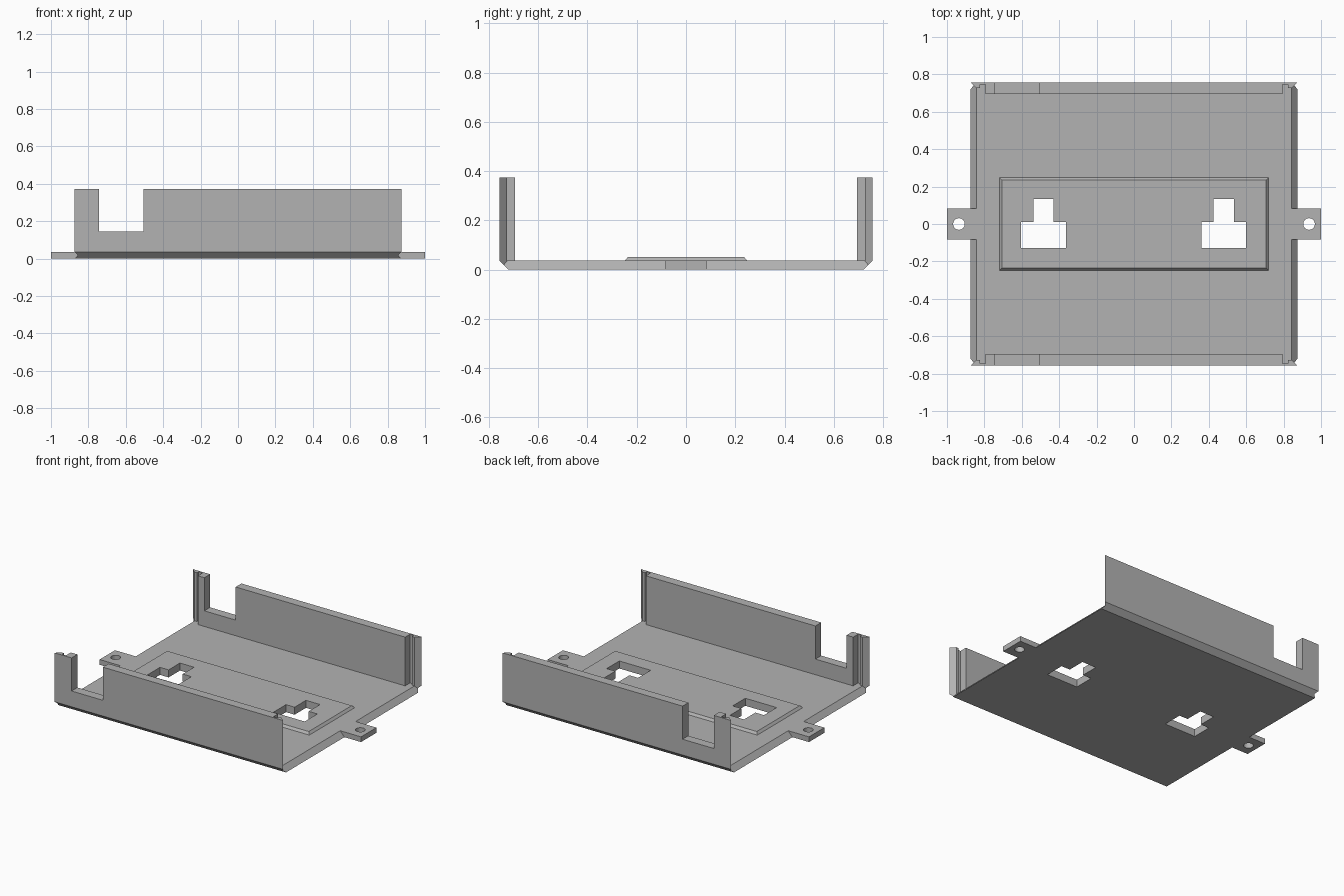
import bpy, bmesh
from mathutils import Vector

cube = bpy.data.objects.get("Cube")
if cube:
    bpy.data.objects.remove(cube, do_unlink=True)

grey = bpy.data.materials.new("sheet_grey")
grey.use_nodes = True
grey.diffuse_color = (0.45, 0.45, 0.45, 1)
grey.node_tree.nodes["Principled BSDF"].inputs["Base Color"].default_value = grey.diffuse_color

T = 0.036        # floor thickness
H = 0.373        # wall height
Y = 0.757        # outer wall face
X = 0.873        # outer wall and floor end


def prism(name, points, axis, start, end):
    """Extrude a flat outline along an axis; points are the other two axes in order."""
    bm = bmesh.new()
    place = {"x": lambda a, b: (start, a, b),
             "y": lambda a, b: (a, start, b),
             "z": lambda a, b: (a, b, start)}[axis]
    face = bm.faces.new([bm.verts.new(place(a, b)) for a, b in points])
    new = bmesh.ops.extrude_face_region(bm, geom=[face])["geom"]
    shift = Vector([(end - start) * (axis == k) for k in "xyz"])
    bmesh.ops.translate(bm, vec=shift, verts=[v for v in new if isinstance(v, bmesh.types.BMVert)])
    bmesh.ops.recalc_face_normals(bm, faces=bm.faces)
    mesh = bpy.data.meshes.new(name)
    bm.to_mesh(mesh)
    bm.free()
    mesh.materials.append(grey)
    obj = bpy.data.objects.new(name, mesh)
    bpy.context.collection.objects.link(obj)
    return obj


def box(name, x0, x1, y0, y1, z0, z1):
    return prism(name, [(x0, y0), (x1, y0), (x1, y1), (x0, y1)], "z", z0, z1)


def combine(target, other, operation):
    """Apply a boolean and remove the helper."""
    other.hide_render = True
    mod = target.modifiers.new("combine", "BOOLEAN")
    mod.operation, mod.solver, mod.object = operation, "EXACT", other
    bpy.context.view_layer.objects.active = target
    bpy.ops.object.modifier_apply(modifier=mod.name)
    bpy.data.objects.remove(other, do_unlink=True)


# Floor with ends that slope outwards towards the bottom
tray = prism("bracket_tray", [(-X, 0), (X, 0), (X - 0.032, T), (0.032 - X, T)], "y", -0.75, 0.75)

# Raised pad with sloped edges
pad = box("pad", -0.722, 0.722, -0.25, 0.25, T - 0.01, 0.052)
for v in pad.data.vertices:
    if v.co.z > T:
        v.co.x *= 0.706 / 0.722
        v.co.y *= 0.235 / 0.25
    else:
        v.co.x *= 0.728 / 0.722
        v.co.y *= 0.257 / 0.25
combine(tray, pad, "UNION")

# Front and back walls, with stepped grooves and mitred ends
half = [(X, Y), (X - 0.031, 0.726), (0.823, 0.728), (0.823, 0.746),
        (0.793, 0.746), (0.793, 0.694)]
outline = half + [(-x, y) for x, y in reversed(half)]
for side in (-1, 1):
    combine(tray, prism("wall", [(x, y * side) for x, y in outline], "z", 0, H), "UNION")
    # Cable slot near the right end
    slot = box("slot", -0.743, -0.504, side * 0.725 - 0.06, side * 0.725 + 0.06, 0.144, 0.5)
    combine(tray, slot, "DIFFERENCE")
    # Chamfer under the wall
    a, b = side * 0.722, side * 0.9
    chamfer = prism("chamfer", [(a + side * -0.02, -0.02), (side * 0.857, 0.135),
                                (b, 0.135), (b, -0.02)], "x", -1.2, 1.2)
    combine(tray, chamfer, "DIFFERENCE")

# Mounting ears with screw holes
for side in (-1, 1):
    inner, outer = sorted((side * 0.8, side))
    combine(tray, box("ear", inner, outer, -0.084, 0.084, 0, T), "UNION")
    bpy.ops.mesh.primitive_cylinder_add(vertices=32, radius=0.031, depth=0.3,
                                        location=(side * 0.936, 0, 0))
    combine(tray, bpy.context.object, "DIFFERENCE")

# Two stepped cutouts through the pad
step = [(-0.12, -0.128), (0.12, -0.128), (0.12, 0.01), (0.054, 0.01),
        (0.054, 0.134), (-0.054, 0.134), (-0.054, 0.01), (-0.12, 0.01)]
for cx in (-0.484, 0.48):
    combine(tray, prism("cutout", [(x + cx, y) for x, y in step], "z", -0.1, 0.2), "DIFFERENCE")

# One flat colour over the finished sheet
tray.data.materials.clear()
tray.data.materials.append(grey)
for p in tray.data.polygons:
    p.material_index = 0
    p.use_smooth = False
